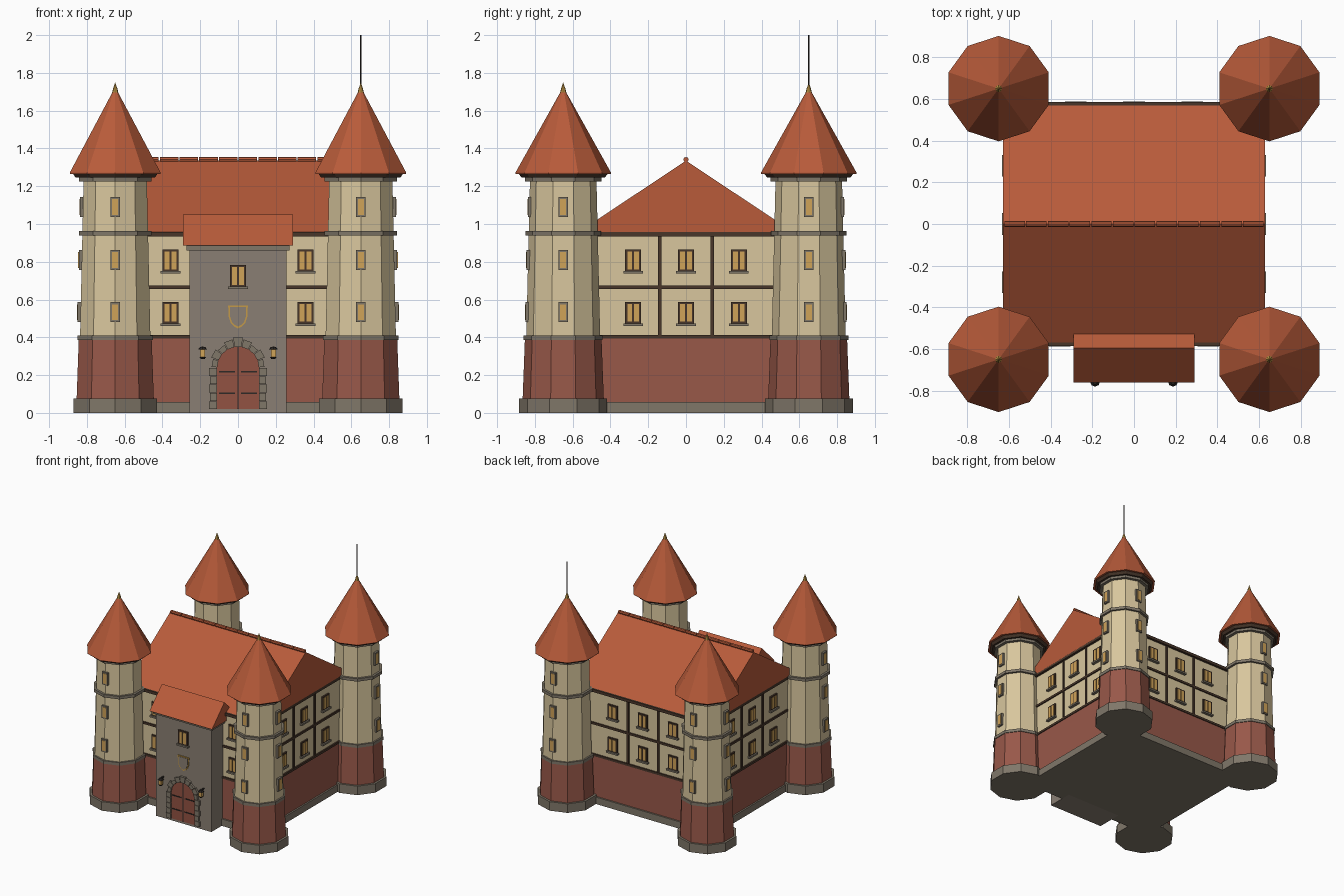
import bpy, bmesh, math
from mathutils import Matrix, Vector

if "Cube" in bpy.data.objects:
    bpy.data.objects.remove(bpy.data.objects["Cube"])


def srgb(r, g, b):
    return tuple((c / 255 / 12.92) if c < 11 else ((c / 255 + 0.055) / 1.055) ** 2.4
                 for c in (r, g, b)) + (1.0,)


MATS = {}
for name, col in {"roof_tile": (184, 91, 58), "plaster": (216, 198, 157),
                  "brick": (152, 88, 73), "gate_stone": (138, 127, 115),
                  "trim_stone": (128, 119, 105), "timber": (72, 54, 42),
                  "lit_glass": (208, 163, 88), "brass": (196, 154, 72),
                  "door_wood": (146, 82, 66), "iron": (45, 40, 38)}.items():
    MATS[name] = bpy.data.materials.new(name)
    MATS[name].diffuse_color = srgb(*col)

PARTS = {}
UNIT = Matrix.Identity(4)


def part(name, mat):
    return PARTS.setdefault(name, (bmesh.new(), mat))[0]


def box(name, mat, x, y, z, m=UNIT):
    """Box from (min, max) ranges, moved by m."""
    bm = part(name, mat)
    c = Vector([(a + b) / 2 for a, b in (x, y, z)])
    s = [abs(b - a) for a, b in (x, y, z)]
    bmesh.ops.create_cube(bm, size=1, matrix=m @ Matrix.Translation(c) @ Matrix.Diagonal((*s, 1)))


def prism(name, mat, pts, a, b, axis="y", m=UNIT):
    """Extrude a 2D outline along y (points are x,z) or x (points are y,z)."""
    bm = part(name, mat)
    put = (lambda p, d: (p[0], d, p[1])) if axis == "y" else (lambda p, d: (d, p[0], p[1]))
    lo, hi = ([bm.verts.new(m @ Vector(put(p, d))) for p in pts] for d in (a, b))
    bm.faces.new(lo)
    bm.faces.new(hi[::-1])
    for i in range(len(pts)):
        j = (i + 1) % len(pts)
        bm.faces.new((lo[i], hi[i], hi[j], lo[j]))


def lathe(name, mat, profile, cx, cy, n=10):
    """Faceted turned shape from (radius, z) points."""
    bm = part(name, mat)
    rings = []
    for r, z in profile:
        k = n if r > 0 else 1
        rings.append([bm.verts.new((cx + r * math.cos(math.pi / 2 + 2 * math.pi * i / n),
                                    cy + r * math.sin(math.pi / 2 + 2 * math.pi * i / n), z))
                      for i in range(k)])
    for a, b in zip(rings, rings[1:]):
        for i in range(n):
            j = (i + 1) % n
            if len(b) == 1:
                bm.faces.new((a[i], a[j], b[0]))
            else:
                bm.faces.new((a[i], a[j], b[j], b[i]))
    for ring in (rings[0], rings[-1]):
        if len(ring) > 2:
            bm.faces.new(ring)


def turn(deg):
    return Matrix.Rotation(math.radians(deg), 4, "Z")


def wall_window(x, z, wall, m=UNIT):
    """Two-pane timber window with a stone sill, facing local -y."""
    f = -wall
    box("window_frames", "timber", (x - .043, x + .043), (f - .012, f + .01), (z - .058, z + .058), m)
    for s in (-1, 1):
        box("window_panes", "lit_glass", (x + s * .005, x + s * .031), (f - .015, f), (z - .047, z + .047), m)
    box("window_sills", "trim_stone", (x - .052, x + .052), (f - .024, f + .01), (z - .07, z - .056), m)


# ---- Main hall walls
HX, HY = .61, .565


def layer(name, mat, z0, z1, out=0):
    box(name, mat, (-HX - out, HX + out), (-HY - out, HY + out), (z0, z1))


layer("hall_plinth", "trim_stone", 0, .058, .018)
layer("hall_brick_storey", "brick", .058, .395, .005)
layer("hall_plaster_storeys", "plaster", .395, .94)
for z, h, out in ((.403, .018, .012), (.666, .018, .01), (.946, .024, .02)):
    layer("hall_timber_bands", "timber", z - h / 2, z + h / 2, out)

# ---- Hall posts and windows: right, back and left are alike
for deg, wall in ((90, HX), (180, HY), (270, HX)):
    m = turn(deg)
    for x in (-.14, .14):
        box("hall_timber_posts", "timber", (x - .009, x + .009), (-wall - .009, -wall + .01), (.4, .94), m)
    for x in (-.28, 0, .28):
        for z in (.53, .807):
            wall_window(x, z, wall, m)
for x in (-.357, .357):
    for z in (.53, .807):
        wall_window(x, z, HY)

# ---- Hall roof and ridge tiles
prism("hall_roof", "roof_tile", [(-.58, .95), (.58, .95), (0, 1.335)], -.63, .63, "x")
for i in range(12):
    x0 = -.625 + i * .1042
    ring = [(.014 * math.cos(a * math.pi / 4), 1.341 + .014 * math.sin(a * math.pi / 4)) for a in range(8)]
    prism("ridge_tiles", "roof_tile", ring, x0 + .003, x0 + .101, "x")

# ---- Corner towers
for sx in (-1, 1):
    for sy in (-1, 1):
        cx, cy = sx * .65, sy * .65
        lathe("tower_plinths", "trim_stone", [(.233, 0), (.233, .075)], cx, cy)
        lathe("tower_brick_bases", "brick", [(.215, .07), (.203, .39)], cx, cy)
        lathe("tower_shafts", "plaster", [(.196, .39), (.176, 1.235)], cx, cy)
        for z0, z1, r in ((.385, .41, .209), (.938, .962, .201), (1.225, 1.25, .202)):
            lathe("tower_rings", "trim_stone", [(r, z0), (r, z1)], cx, cy)
        lathe("tower_eaves", "timber", [(.22, 1.245), (.238, 1.27)], cx, cy)
        lathe("tower_roofs", "roof_tile", [(.253, 1.266), (.253, 1.272), (0, 1.725)], cx, cy)
        lathe("tower_finials", "brass", [(.017, 1.695), (.012, 1.715), (0, 1.75)], cx, cy, 8)
        # narrow windows on the two outward sides
        for deg, flat in ((90 * sx, .951), (0 if sy < 0 else 180, 1)):
            m = Matrix.Translation((cx, cy, 0)) @ turn(deg)
            for z in (.533, .81, 1.09):
                f = -((.196 - (z - .39) * .0237) * flat + (.016 if flat < 1 else .008))
                box("tower_window_frames", "trim_stone", (-.026, .026), (f, f + .04), (z - .053, z + .053), m)
                box("tower_window_panes", "lit_glass", (-.016, .016), (f - .003, f + .01), (z - .042, z + .042), m)
lathe("flag_pole", "iron", [(.005, 1.7), (.005, 2.0)], .65, .65, 8)

# ---- Gatehouse
GY = -.72
box("gatehouse_walls", "gate_stone", (-.257, .257), (GY, -.5), (0, .865))
box("gatehouse_cornice", "trim_stone", (-.273, .273), (GY - .018, -.5), (.86, .887))
prism("gatehouse_roof", "roof_tile", [(-.76, .885), (-.43, .885), (-.595, 1.05)], -.29, .29, "x")
wall_window(0, .725, -GY)

# ---- Arched double door with iron straps
R, SPRING = .113, .24
arc = [(R * math.cos(i * math.pi / 12), SPRING + R * math.sin(i * math.pi / 12)) for i in range(13)]
prism("gate_door", "door_wood", [(R, .02)] + arc + [(-R, .02)], GY - .006, GY + .01)
box("door_ironwork", "iron", (-.003, .003), (GY - .009, GY), (.02, .35))
for z in (.105, .218):
    for s in (-1, 1):
        box("door_ironwork", "iron", (s * .015, s * .1), (GY - .01, GY), (z - .004, z + .004))

# ---- Arch stones, keystone and jamb blocks
for i in range(9):
    a0, a1 = (math.pi * (i + t) / 9 for t in (.04, .96))
    r1 = .16 if i == 4 else (.152 if i % 2 else .14)
    prism("arch_stones", "trim_stone", [(r * math.cos(a), SPRING + r * math.sin(a))
          for r, a in ((R - .003, a0), (r1, a0), (r1, a1), (R - .003, a1))], GY - .018, GY + .01)
for i in range(5):
    for s in (-1, 1):
        z0 = .02 + i * .044
        box("jamb_stones", "trim_stone", (s * (R - .003), s * (.154 if i % 2 == 0 else .148)),
            (GY - .016, GY + .01), (z0, z0 + .041))

# ---- Shield emblem: brass rim with a stone field
half = [(.052, .568), (.05, .51), (.038, .475), (.02, .457)]
shield = half + [(0, .447)] + [(-x, z) for x, z in half[::-1]]
prism("shield_rim", "brass", shield, GY - .006, GY + .01)
prism("shield_field", "gate_stone", [(x * .84, .513 + (z - .513) * .85) for x, z in shield], GY - .009, GY + .01)

# ---- Wall lanterns
for s in (-1, 1):
    x = s * .187
    box("lantern_brackets", "iron", (x - .005, x + .005), (GY - .04, GY + .01), (.343, .351))
    box("lantern_glass", "lit_glass", (x - .013, x + .013), (GY - .05, GY - .024), (.295, .338))
    lathe("lantern_caps", "iron", [(.024, .336), (.012, .35)], x, GY - .037, 8)
    lathe("lantern_bases", "iron", [(.01, .285), (.018, .297)], x, GY - .037, 8)

# ---- Turn every part into an object
for name, (bm, mat) in PARTS.items():
    bmesh.ops.recalc_face_normals(bm, faces=bm.faces[:])
    me = bpy.data.meshes.new(name)
    bm.to_mesh(me)
    bm.free()
    me.materials.append(MATS[mat])
    bpy.context.scene.collection.objects.link(bpy.data.objects.new(name, me))

for m in bpy.data.materials:
    if m.users and not m.is_grease_pencil:
        m.use_nodes = True
        m.node_tree.nodes["Principled BSDF"].inputs["Base Color"].default_value = m.diffuse_color
